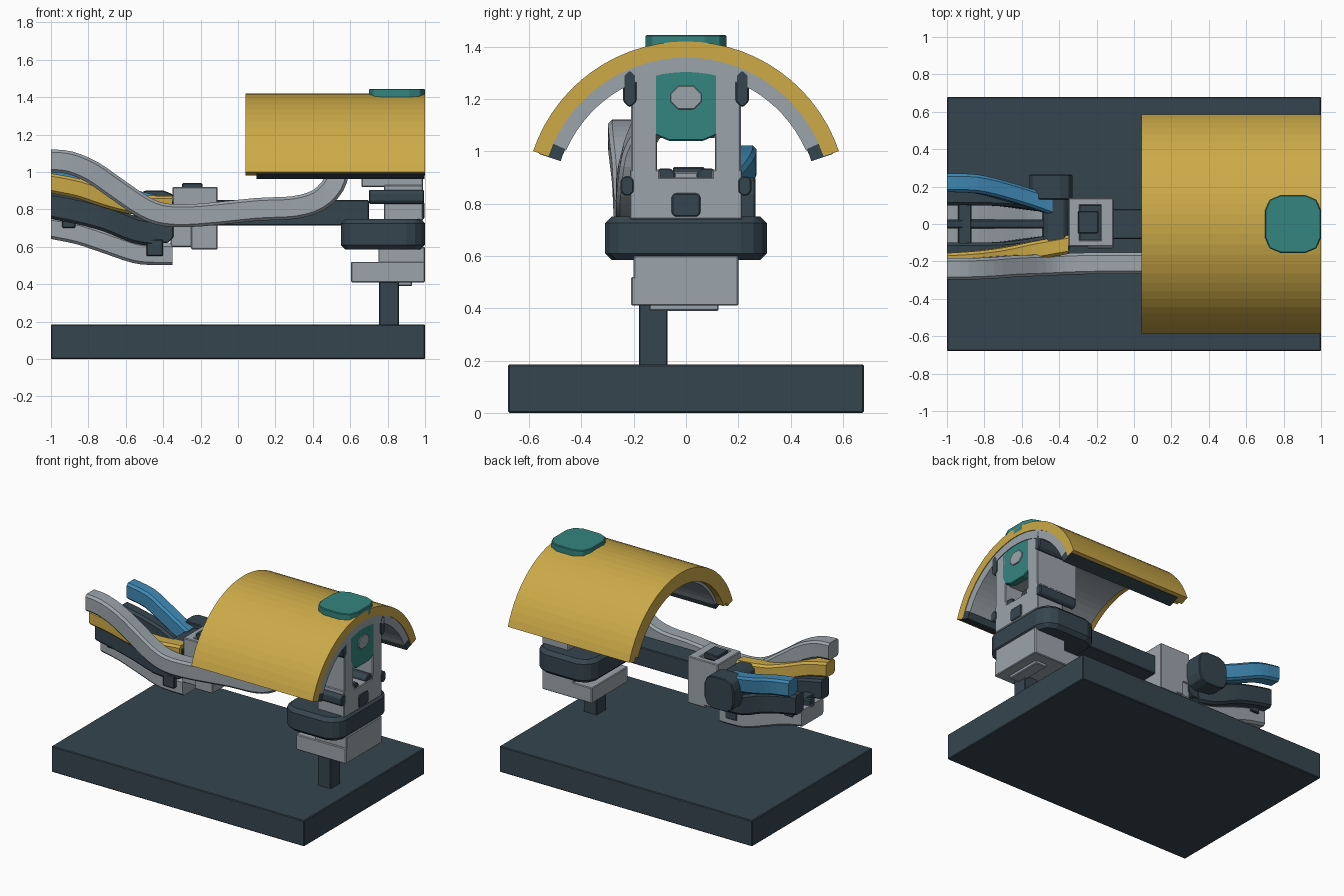
import bpy, bmesh, math
from mathutils import Vector

if "Cube" in bpy.data.objects:
    bpy.data.objects.remove(bpy.data.objects["Cube"])


def material(name, rgb):
    m = bpy.data.materials.new(name)
    m.diffuse_color = (*rgb, 1)
    m.use_nodes = True
    m.node_tree.nodes["Principled BSDF"].inputs["Base Color"].default_value = m.diffuse_color
    return m


SLATE = material("dark_slate", (0.037, 0.06, 0.078))
GREY = material("light_grey", (0.33, 0.375, 0.41))
GOLD = material("mustard_yellow", (0.61, 0.405, 0.066))
TEAL = material("teal", (0.034, 0.235, 0.215))
BLUE = material("blue", (0.051, 0.25, 0.46))


def finish(name, bm, mat):
    bmesh.ops.recalc_face_normals(bm, faces=bm.faces)
    me = bpy.data.meshes.new(name)
    bm.to_mesh(me)
    bm.free()
    me.materials.append(mat)
    ob = bpy.data.objects.new(name, me)
    bpy.context.collection.objects.link(ob)
    return ob


def box(name, x, y, z, mat, axis=None, cut=0.0, seg=1, edge=0.005):
    """Box from ranges; edges along one axis may be cut to make a polygonal drum."""
    bm = bmesh.new()
    bmesh.ops.create_cube(bm, size=1)
    for v in bm.verts:
        v.co = [r[0] if c < 0 else r[1] for c, r in zip(v.co, (x, y, z))]
    if axis is not None:
        es = [e for e in bm.edges
              if abs((e.verts[0].co - e.verts[1].co).normalized()[axis]) > 0.9]
        bmesh.ops.bevel(bm, geom=es, offset=cut, segments=seg, profile=0.5,
                        affect='EDGES', clamp_overlap=True)
    ob = finish(name, bm, mat)
    if edge:
        mod = ob.modifiers.new("edge", 'BEVEL')
        mod.width = edge
        mod.segments = 1
    return ob


def sweep(name, pts, w, h, mat, c=0.015):
    """Chamfered rectangular bar along a path that bends mostly in x-z."""
    bm = bmesh.new()
    sec = [(w/2 - c, h/2), (w/2, h/2 - c), (w/2, c - h/2), (w/2 - c, -h/2),
           (c - w/2, -h/2), (-w/2, c - h/2), (-w/2, h/2 - c), (c - w/2, h/2)]
    P = [Vector(p) for p in pts]
    # resample with a smooth spline
    path = []
    for i in range(len(P) - 1):
        a, b, d, e = P[max(i-1, 0)], P[i], P[i+1], P[min(i+2, len(P)-1)]
        for k in range(3):
            t = k / 3
            path.append(0.5*((2*b) + (d-a)*t + (2*a-5*b+4*d-e)*t*t + (3*b-a-3*d+e)*t**3))
    path.append(P[-1])
    rings = []
    for i, p in enumerate(path):
        t = path[min(i+1, len(path)-1)] - path[max(i-1, 0)]
        if i == 0:
            t = Vector((1, 0, 0))
        n = Vector((-t.z, 0, t.x)).normalized()
        rings.append([bm.verts.new(p + Vector((0, u, 0)) + n*v) for u, v in sec])
    for r, s in zip(rings, rings[1:]):
        for j in range(8):
            bm.faces.new((r[j], r[(j+1) % 8], s[(j+1) % 8], s[j]))
    bm.faces.new(rings[0])
    bm.faces.new(rings[-1])
    return finish(name, bm, mat)


def arch(name, x, r0, r1, a0, a1, mat, n=28):
    """Part of a curved shell around an axis along x."""
    bm = bmesh.new()
    rows = []
    for i in range(n + 1):
        a = math.radians(a0 + (a1 - a0) * i / n)
        rows.append([bm.verts.new((xx, r*math.sin(a), 0.803 + r*math.cos(a)))
                     for xx, r in ((x[0], r0), (x[1], r0), (x[1], r1), (x[0], r1))])
    for r, s in zip(rows, rows[1:]):
        for j in range(4):
            bm.faces.new((r[j], r[(j+1) % 4], s[(j+1) % 4], s[j]))
    bm.faces.new(rows[0])
    bm.faces.new(rows[-1])
    return finish(name, bm, mat)


# Stand
box("base_plate", (-1, 1), (-.68, .68), (0, .185), SLATE)
box("post", (.755, .86), (-.18, -.07), (.18, .42), SLATE)
box("mount_foot", (.84, .93), (-.14, .125), (.39, .42), GREY)
box("mount_block", (.605, 1), (-.21, .2), (.41, .52), GREY)
box("mount_neck", (.75, 1), (-.2, .2), (.51, .6), GREY)
box("turntable", (.55, 1), (-.31, .31), (.585, .75), SLATE, 2, .1, 2, .025)

# Tower: two legs, cross pieces and joints
for s, side in ((-1, "front"), (1, "back")):
    def yr(a, b):
        return tuple(sorted((s*a, s*b)))
    box(side + "_tower_leg", (.66, .99), yr(.11, .21), (.92, 1.33), GREY)
    box(side + "_tower_foot", (.78, .99), yr(.1, .215), (.74, .93), GREY)
    box(side + "_lower_joint", (.7, .995), yr(.2, .25), (.83, .905), SLATE, 0, .015)
    box(side + "_upper_joint", (.72, .995), yr(.19, .24), (1.17, 1.31), SLATE, 0, .02)
    box(side + "_gusset", (.8, .985), yr(.04, .12), (.88, .935), SLATE, 0, .02)
box("tower_bridge", (.78, .99), (-.16, .16), (.74, .9), GREY)
box("tower_head", (.66, .96), (-.15, .15), (1.05, 1.37), GREY, 0, .04)
box("tower_socket", (.95, .996), (-.055, .055), (.75, .84), SLATE, 0, .012)
box("end_disc", (.94, .99), (-.14, .14), (1.04, 1.365), TEAL, 0, .075, 2)
box("end_disc_hub", (.98, .997), (-.06, .06), (1.16, 1.25), GREY, 0, .03, 1, .003)

# Canopy shell, lining and dark lower lips
arch("canopy_shell", (.04, 1), .555, .617, -71.3, 71.3, GOLD)
arch("canopy_rim", (.04, .1), .52, .56, -68, 68, GOLD)
arch("canopy_lining", (.09, .995), .5, .56, -66.5, 66.5, GREY)
for s, side in ((-1, "front"), (1, "back")):
    arch(side + "_canopy_lip", (.1, .998), .505, .592, s*66, s*71.6, SLATE, 2)
box("canopy_cap", (.7, 1), (-.155, .155), (1.38, 1.445), TEAL, 2, .085, 2)

# Arm
box("arm_beam", (-.36, .7), (-.08, .08), (.715, .85), SLATE)
sweep("arm_tube", [(-1, -.24, 1.06), (-.9, -.24, 1.05), (-.78, -.235, 1.0),
                   (-.65, -.225, .91), (-.5, -.22, .81), (-.38, -.215, .77),
                   (-.2, -.21, .77), (.1, -.21, .8), (.3, -.21, .81),
                   (.43, -.21, .85), (.51, -.2, .93), (.54, -.18, 1.02),
                   (.59, -.14, 1.11), (.7, -.12, 1.16)], .115, .122, GREY)

# Wrist collar as a frame with a dark window
for i, (x, y) in enumerate((((-.35, -.29), (-.12, .14)), ((-.18, -.11), (-.12, .14)),
                            ((-.3, -.17), (-.12, -.085)), ((-.3, -.17), (.1, .14)))):
    box(f"collar_bar_{i + 1}", x, y, (.7 if i == 0 else .6, .92), GREY)
box("collar_window", (-.3, -.17), (-.09, .105), (.68, .885), SLATE)
box("collar_skirt", (-.25, -.11), (-.13, .14), (.585, .72), GREY)
box("collar_saddle", (-.3, -.19), (-.05, .07), (.9, .94), SLATE)
box("wrist_block", (-.485, -.345), (-.14, .14), (.62, .87), SLATE, 1, .03)
box("wrist_knob", (-.56, -.33), (.13, .265), (.67, .9), SLATE, 1, .065, 2)

# Hand: bottom tray and coloured fingers
sweep("palm_tray", [(-1, 0, .7), (-.85, 0, .67), (-.7, 0, .62), (-.55, 0, .57),
                    (-.45, 0, .56), (-.35, 0, .56)], .25, .115, GREY)
box("palm_pad", (-.49, -.4), (-.15, .13), (.55, .64), SLATE)
box("palm_bridge", (-.36, -.28), (-.12, .13), (.6, .72), GREY)
sweep("palm_rib", [(-1, 0, .77), (-.8, 0, .72), (-.6, 0, .66), (-.45, 0, .64)],
      .05, .06, SLATE, .008)
box("palm_cross", (-.94, -.87), (-.14, .14), (.7, .78), SLATE)
for s, side in ((-1, "front"), (1, "back")):
    sweep(side + "_dark_finger", [(-1, s*.145, .82), (-.85, s*.145, .79), (-.7, s*.14, .75),
                                  (-.55, s*.12, .69), (-.42, s*.1, .67)], .09, .14, SLATE)
sweep("yellow_finger", [(-1, -.205, .94), (-.85, -.195, .91), (-.7, -.175, .86),
                        (-.55, -.145, .825), (-.35, -.11, .82)], .1, .105, GOLD)
sweep("blue_finger", [(-1, .22, .965), (-.85, .215, .94), (-.7, .18, .89),
                      (-.55, .135, .845), (-.45, .1, .82)], .1, .115, BLUE)
